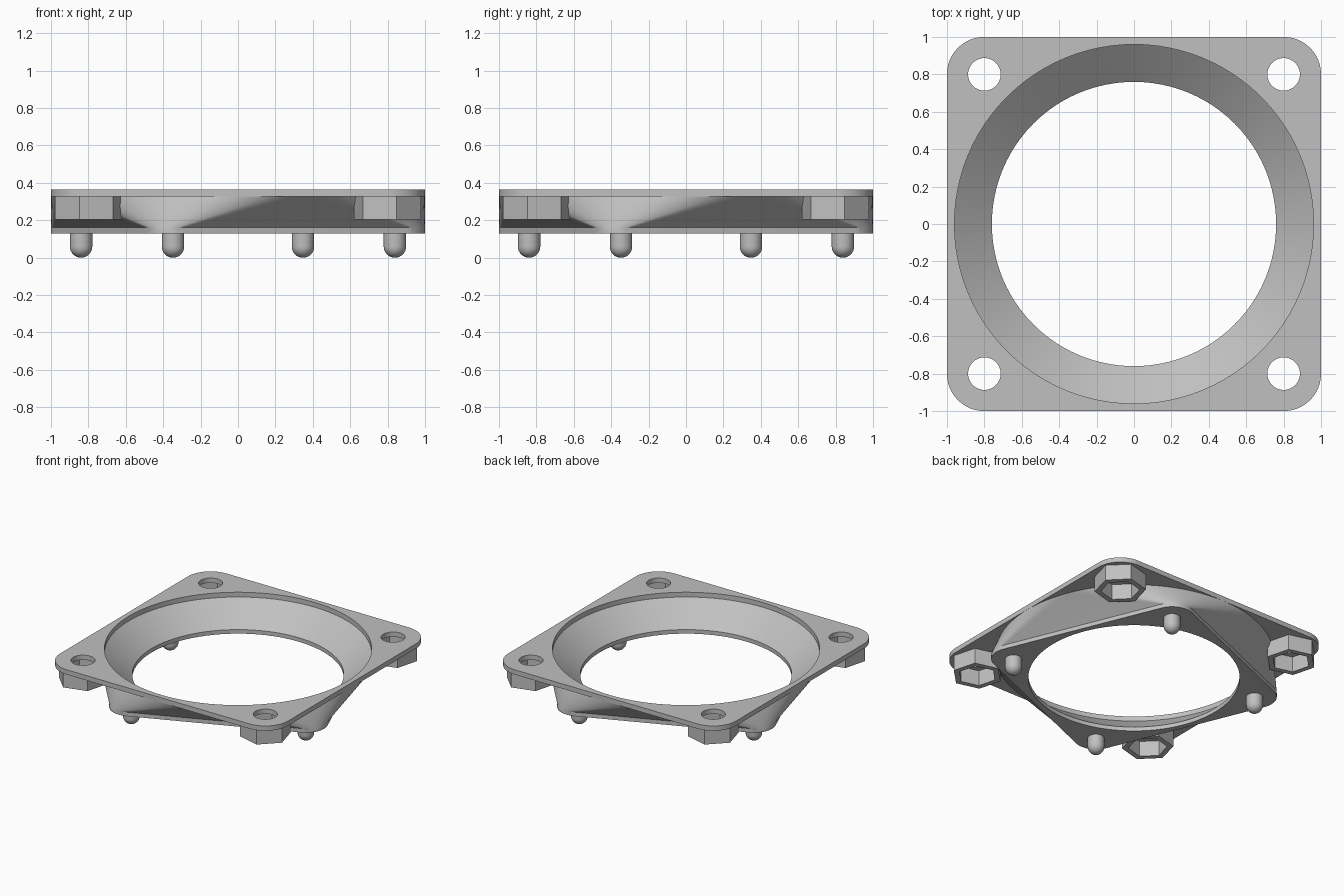
import bpy, bmesh
from math import cos, sin, pi, radians

cube = bpy.data.objects.get("Cube")
if cube:
    bpy.data.objects.remove(cube)

ARC = 24                                   # segments per quarter turn
Z_LOW, Z_RIM, Z_PLATE, Z_TOP = 0.13, 0.162, 0.327, 0.365
TWIST = radians(22.5)                      # turn of the lower flange

grey = bpy.data.materials.new("light grey plastic")
grey.use_nodes = True
colour = (0.53, 0.53, 0.53, 1)
grey.diffuse_color = colour
grey.node_tree.nodes["Principled BSDF"].inputs["Base Color"].default_value = colour


def rounded_square(centre, radius, turn=0):
    """Four corner arcs; centre = 0 gives a circle with matching points."""
    points = []
    for q in range(4):
        mid = turn + pi / 4 + q * pi / 2
        cx, cy = centre * 2 ** 0.5 * cos(mid), centre * 2 ** 0.5 * sin(mid)
        for k in range(ARC + 1):
            a = mid + (k / ARC - 0.5) * pi / 2
            points.append((cx + radius * cos(a), cy + radius * sin(a)))
    return points


def polygon(x, y, radius, sides, start=0):
    angles = [start + 2 * pi * k / sides for k in range(sides)]
    return [(x + radius * cos(a), y + radius * sin(a)) for a in angles]


def finish(name, bm):
    bmesh.ops.remove_doubles(bm, verts=bm.verts, dist=1e-5)
    bmesh.ops.recalc_face_normals(bm, faces=bm.faces)
    mesh = bpy.data.meshes.new(name)
    bm.to_mesh(mesh)
    bm.free()
    mesh.materials.append(grey)
    obj = bpy.data.objects.new(name, mesh)
    bpy.context.collection.objects.link(obj)
    bpy.ops.object.select_all(action='DESELECT')
    obj.select_set(True)
    bpy.context.view_layer.objects.active = obj
    bpy.ops.object.shade_smooth_by_angle(angle=radians(30))
    return obj


def loft(name, loops):
    """Skin a list of (outline, z) loops with equal point counts."""
    bm = bmesh.new()
    rings = [[bm.verts.new((x, y, z)) for x, y in pts] for pts, z in loops]
    for low, high in zip(rings, rings[1:]):
        for i in range(len(low)):
            bm.faces.new((low[i - 1], low[i], high[i], high[i - 1]))
    return finish(name, bm)


def slab(name, outlines, z0, z1):
    """Extrude a filled outline; inner outlines become holes."""
    curve = bpy.data.curves.new(name, 'CURVE')
    curve.dimensions, curve.fill_mode = '2D', 'BOTH'
    curve.extrude = (z1 - z0) / 2
    for pts in outlines:
        spline = curve.splines.new('POLY')
        spline.points.add(len(pts) - 1)
        for p, (x, y) in zip(spline.points, pts):
            p.co = (x, y, 0, 1)
        spline.use_cyclic_u = True
    temp = bpy.data.objects.new(name + "_outline", curve)
    bpy.context.collection.objects.link(temp)
    bpy.context.view_layer.update()
    mesh = temp.evaluated_get(bpy.context.evaluated_depsgraph_get()).to_mesh()
    bm = bmesh.new()
    bm.from_mesh(mesh)
    bmesh.ops.translate(bm, verts=bm.verts, vec=(0, 0, (z0 + z1) / 2))
    bpy.data.objects.remove(temp)
    return finish(name, bm)


def without_repeats(pts):
    return [p for i, p in enumerate(pts)
            if abs(p[0] - pts[i - 1][0]) + abs(p[1] - pts[i - 1][1]) > 1e-5]


# Top plate with the large opening and four screw holes
corners = [(0.8 * sx, 0.8 * sy) for sx, sy in ((1, 1), (-1, 1), (-1, -1), (1, -1))]
holes = [polygon(x, y, 0.087, 48) for x, y in corners]
slab("top_plate", [without_repeats(rounded_square(0.8, 0.2)),
                   without_repeats(rounded_square(0, 0.96))] + holes, Z_PLATE, Z_TOP)

# Funnel blending the round opening into the turned square flange
flange = rounded_square(0.642, 0.16, TWIST)
outer = rounded_square(0, 1.0, TWIST)
wide = rounded_square(0, 0.96, TWIST)
narrow = rounded_square(0, 0.76, TWIST)
loft("funnel", [(outer, Z_PLATE), (flange, Z_RIM), (flange, Z_LOW),
                (narrow, Z_LOW), (narrow, Z_RIM), (wide, Z_PLATE)])

# Hexagonal nut holders under the screw holes
for i, (x, y) in enumerate(corners):
    turn = pi / 4 + pi / 6 + i * pi / 2
    slab(f"nut_holder_{i + 1}", [polygon(x, y, 0.185, 6, turn),
                                 polygon(x, y, 0.14, 6, turn)], 0.205, Z_PLATE)

# Round-ended locating pegs under the flange
PEG = 0.06
for i in range(4):
    a = TWIST + pi / 4 + i * pi / 2
    x, y = 0.908 * cos(a), 0.908 * sin(a)
    loops = [(polygon(x, y, PEG * sin(t * pi / 16), 32), PEG - PEG * cos(t * pi / 16))
             for t in range(9)]
    loft(f"peg_{i + 1}", loops + [(polygon(x, y, PEG, 32), Z_LOW)])
